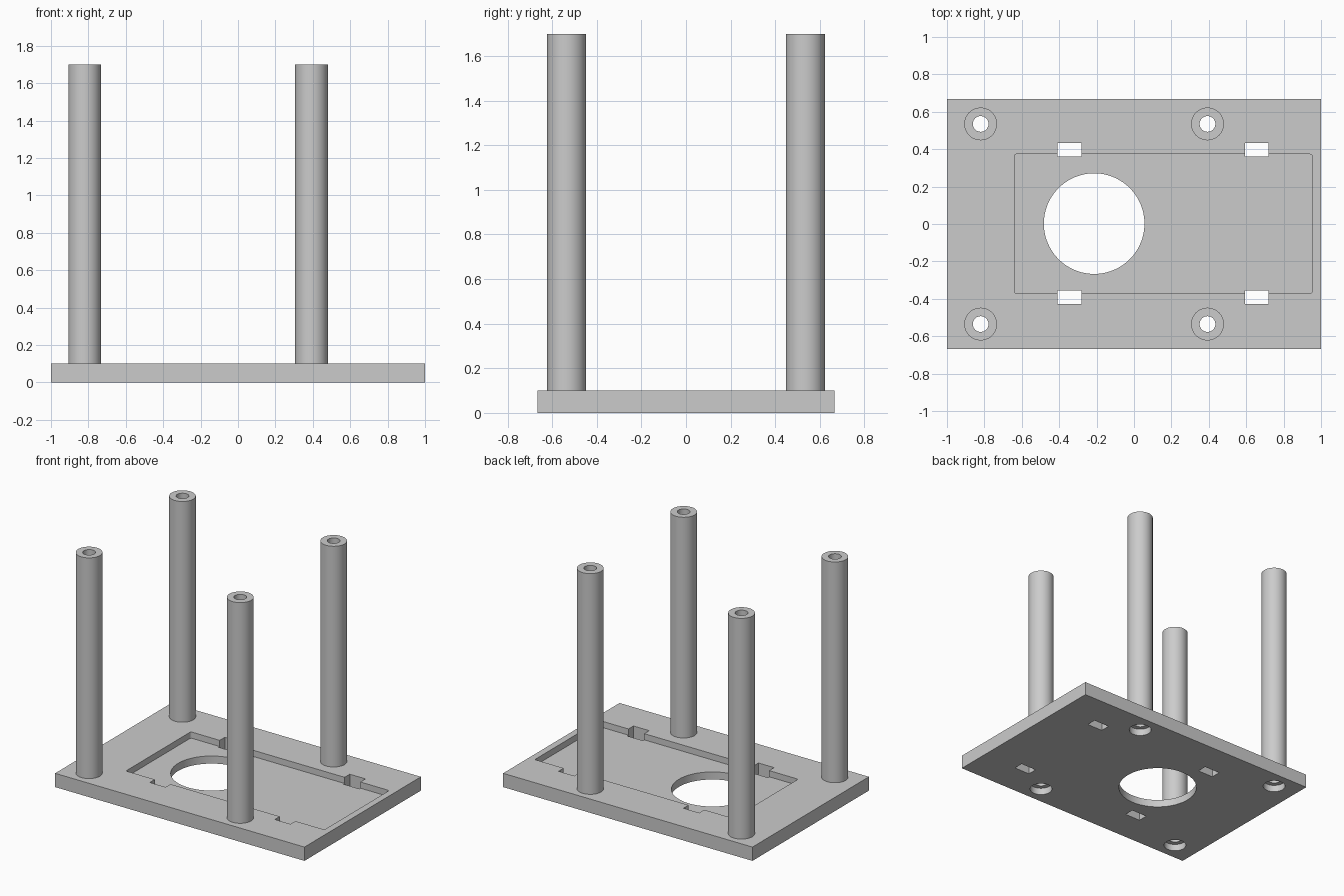
import bpy, bmesh, math
from mathutils import Vector

cube = bpy.data.objects.get("Cube")
if cube:
    bpy.data.objects.remove(cube)

grey = bpy.data.materials.new("light grey")
grey.use_nodes = True
grey.diffuse_color = (0.6, 0.6, 0.6, 1)
grey.node_tree.nodes["Principled BSDF"].inputs["Base Color"].default_value = grey.diffuse_color

THICK, TOP = 0.1, 1.7
POCKET_FLOOR, BORE_TOP = 0.055, 0.05
POST_R, HOLE_R, BORE_R = 0.0875, 0.042, 0.076
POSTS = [(x, y) for x in (-0.82, 0.393) for y in (-0.535, 0.535)]


def add_object(name, bm):
    bmesh.ops.recalc_face_normals(bm, faces=bm.faces)
    mesh = bpy.data.meshes.new(name)
    bm.to_mesh(mesh)
    bm.free()
    mesh.materials.append(grey)
    obj = bpy.data.objects.new(name, mesh)
    bpy.context.collection.objects.link(obj)
    return obj


def box(name, x, y, z, corner=0):
    """Box from three (low, high) ranges, with optional rounded upright edges."""
    bm = bmesh.new()
    bmesh.ops.create_cube(bm, size=1)
    for v in bm.verts:
        v.co = Vector([lo + (c + 0.5) * (hi - lo) for c, (lo, hi) in zip(v.co, (x, y, z))])
    if corner:
        upright = [e for e in bm.edges if abs(e.verts[0].co.z - e.verts[1].co.z) > 0.001]
        bmesh.ops.bevel(bm, geom=upright, offset=corner, segments=3, profile=0.5, affect='EDGES')
    return add_object(name, bm)


def lathe(name, centre, profile, steps=48, closed=False):
    """Turn a (radius, height) profile around an upright axis."""
    bm = bmesh.new()
    rings = []
    for r, z in profile:
        rings.append([bm.verts.new((centre[0] + r * math.cos(math.tau * i / steps),
                                    centre[1] + r * math.sin(math.tau * i / steps), z))
                      for i in range(steps)])
    for a, b in zip(rings, rings[1:]):
        for i in range(steps):
            j = (i + 1) % steps
            bm.faces.new((a[i], a[j], b[j], b[i]))
    if closed:
        bm.faces.new(rings[0])
        bm.faces.new(rings[-1])
    return add_object(name, bm)


def smooth(obj):
    bpy.ops.object.select_all(action='DESELECT')
    obj.select_set(True)
    bpy.context.view_layer.objects.active = obj
    bpy.ops.object.shade_smooth_by_angle(angle=math.radians(30))


# Base plate and everything cut out of it
plate = box("base_plate", (-1, 1), (-0.667, 0.667), (0, THICK))
cutters = [
    box("pocket_cutter", (-0.64, 0.952), (-0.37, 0.373), (POCKET_FLOOR, 0.2), corner=0.01),
    lathe("round_opening_cutter", (-0.213, 0.002), [(0.269, -0.1), (0.269, 0.2)], 96, True),
]
for x in (-0.408, 0.594):
    for y in (-0.427, 0.36):
        cutters.append(box("clip_slot_cutter", (x, x + 0.126), (y, y + 0.072), (-0.1, 0.2)))
# Stepped screw holes, wider at the underside
for centre in POSTS:
    step = [(BORE_R, -0.1), (BORE_R, BORE_TOP), (HOLE_R, BORE_TOP), (HOLE_R, 0.2)]
    cutters.append(lathe("screw_hole_cutter", centre, step, closed=True))

for cutter in cutters:
    cutter.hide_render = True
    mod = plate.modifiers.new("cut", 'BOOLEAN')
    mod.operation, mod.solver, mod.object = 'DIFFERENCE', 'EXACT', cutter
bpy.context.view_layer.update()
cut_mesh = bpy.data.meshes.new_from_object(
    plate.evaluated_get(bpy.context.evaluated_depsgraph_get()))
plate.modifiers.clear()
plate.data = cut_mesh
for cutter in cutters:
    bpy.data.objects.remove(cutter)
smooth(plate)

# Hollow standoff posts
for centre in POSTS:
    name = ("back" if centre[1] > 0 else "front") + ("_left" if centre[0] > 0 else "_right") + "_post"
    smooth(lathe(name, centre, [(POST_R, THICK), (POST_R, TOP), (HOLE_R, TOP), (HOLE_R, THICK)]))
